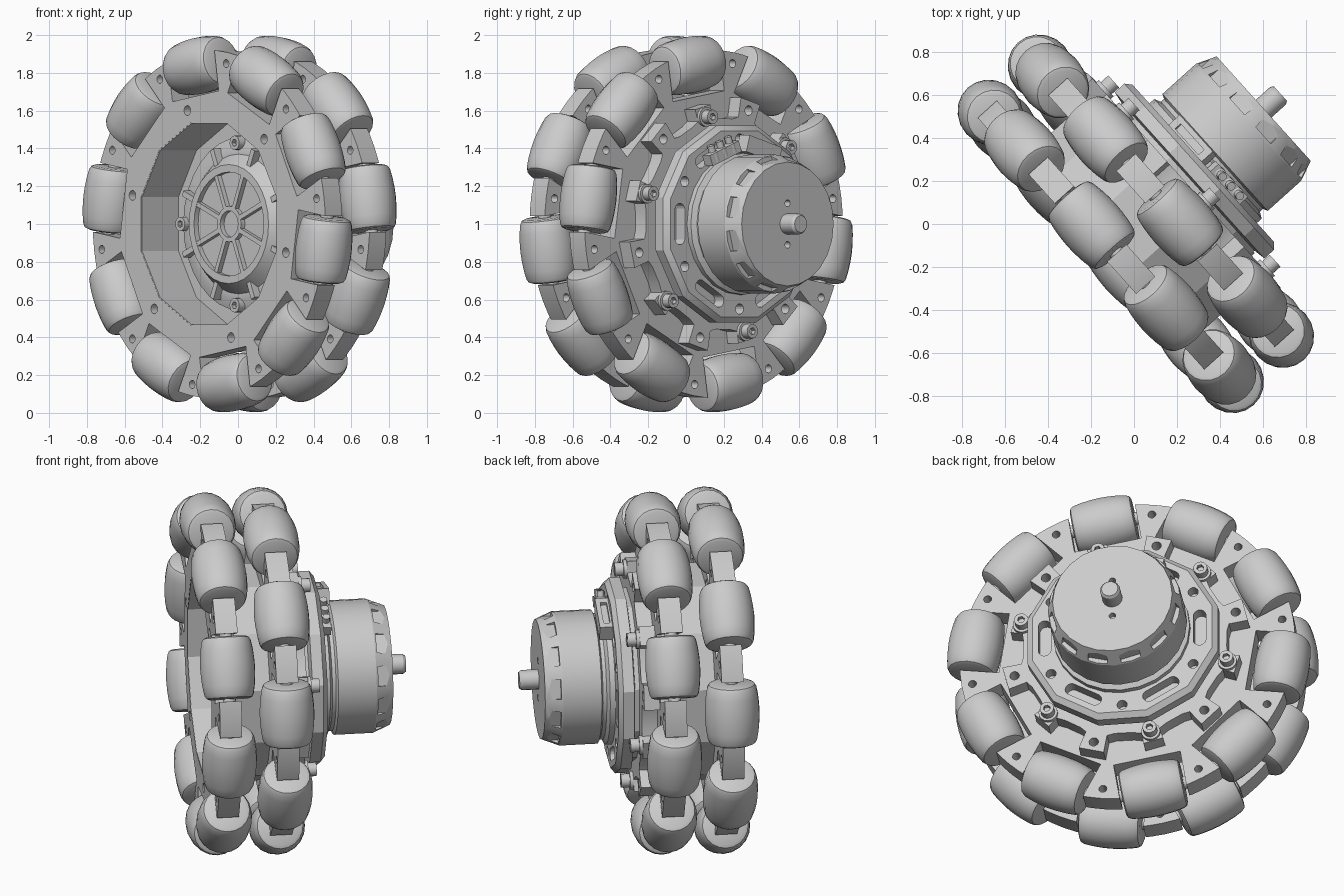
import bpy, bmesh
from math import sin, cos, pi, radians
from mathutils import Matrix, Vector

if "Cube" in bpy.data.objects:
    bpy.data.objects.remove(bpy.data.objects["Cube"])

grey = bpy.data.materials.new("light_grey")
grey.use_nodes = True
grey.diffuse_color = (0.6, 0.6, 0.6, 1)
grey.node_tree.nodes["Principled BSDF"].inputs["Base Color"].default_value = (0.6, 0.6, 0.6, 1)

# Wheel space: local z is the axle, local y is up
yaw = radians(42)
c, s = cos(yaw), sin(yaw)
WORLD = Matrix(((-s, 0, c, 0.003), (c, 0, s, -0.004), (0, 1, 0, 1), (0, 0, 0, 1)))
ROLLERS = 10
I = Matrix.Identity(4)


def polar(deg, r=0, a=0):
    return Matrix.Rotation(radians(deg), 4, "Z") @ Matrix.Translation((0, r, a))


def prism(bm, pts, z0, z1, m=I):
    """Extrude a flat outline from z0 to z1."""
    low = [bm.verts.new(m @ Vector((x, y, z0))) for x, y in pts]
    high = [bm.verts.new(m @ Vector((x, y, z1))) for x, y in pts]
    bm.faces.new(low[::-1])
    bm.faces.new(high)
    for i in range(len(pts)):
        j = (i + 1) % len(pts)
        bm.faces.new((low[i], low[j], high[j], high[i]))


def circle(r, n=16):
    return [(r * cos(2 * pi * i / n), r * sin(2 * pi * i / n)) for i in range(n)]


def rect(w, d):
    return [(-w / 2, -d / 2), (w / 2, -d / 2), (w / 2, d / 2), (-w / 2, d / 2)]


def stadium(length, r):
    ring = [(r * cos(pi * (i + 0.5) / 8), r * sin(pi * (i + 0.5) / 8)) for i in range(16)]
    return [(x + (length / 2 - r) * (1 if x > 0 else -1), y) for x, y in ring]


def lathe(bm, profile, n, m=I, closed=False):
    """Turn an (r, z) profile about the z axis and add it to bm."""
    tmp = bmesh.new()
    vs = [tmp.verts.new((r, 0, z)) for r, z in profile]
    es = [tmp.edges.new(p) for p in zip(vs, vs[1:])]
    if closed:
        es.append(tmp.edges.new((vs[-1], vs[0])))
    bmesh.ops.spin(tmp, geom=vs + es, cent=(0, 0, 0), axis=(0, 0, 1), angle=2 * pi, steps=n)
    bmesh.ops.remove_doubles(tmp, verts=tmp.verts, dist=0.0005)
    tmp.transform(m)
    mesh = bpy.data.meshes.new("turned")
    tmp.to_mesh(mesh)
    tmp.free()
    bm.from_mesh(mesh)
    bpy.data.meshes.remove(mesh)


def to_object(name, bm):
    bmesh.ops.recalc_face_normals(bm, faces=bm.faces)
    mesh = bpy.data.meshes.new(name)
    bm.to_mesh(mesh)
    bm.free()
    ob = bpy.data.objects.new(name, mesh)
    bpy.context.collection.objects.link(ob)
    return ob


def part(name, bm, cut=None, angle=32):
    ob = to_object(name, bm)
    if cut:
        tool = to_object(name + "_cutter", cut)
        tool.hide_render = True
        mod = ob.modifiers.new("cut", "BOOLEAN")
        mod.object, mod.operation, mod.solver = tool, "DIFFERENCE", "EXACT"
        dg = bpy.context.evaluated_depsgraph_get()
        mesh = bpy.data.meshes.new_from_object(ob.evaluated_get(dg))
        ob.modifiers.clear()
        ob.data = mesh
        bpy.data.objects.remove(tool)
    ob.data.materials.clear()
    ob.data.materials.append(grey)
    ob.data.shade_smooth()
    ob.data.set_sharp_from_angle(angle=radians(angle))
    ob.matrix_world = WORLD


# Two roller rings: notched plates, barrel rollers and pins
half = [(0.15, 0), (0.148, 0.05), (0.143, 0.1), (0.135, 0.145), (0.125, 0.163), (0.108, 0.17), (0, 0.17)]
barrel = [(r, -z) for r, z in half[:0:-1]] + half
for side, a, phase in (("front", -0.15, 27), ("rear", 0.165, 9)):
    plate, cut, rollers, pins = (bmesh.new() for _ in range(4))
    lathe(plate, [(0.92, a - 0.06), (0.92, a + 0.06), (0.5, a + 0.06), (0.5, a - 0.06)], 80, closed=True)
    prism(cut, circle(0.556, 12), a - 0.1, a + 0.1, polar(15))
    for i in range(ROLLERS):
        ang = phase + 360 / ROLLERS * i
        prism(cut, rect(0.37, 0.4), -0.1, 0.1, polar(ang, 0.885, a))
        prism(cut, circle(0.022), -0.1, 0.1, polar(ang + 180 / ROLLERS, 0.86, a))
        along = polar(ang, 0.85, a) @ Matrix.Rotation(pi / 2, 4, "Y")
        lathe(rollers, barrel, 20, along)
        prism(pins, circle(0.035), -0.2, 0.2, along)
    for i in range(6):
        prism(cut, circle(0.026), -0.1, 0.1, polar(44 + 60 * i, 0.625, a))
    part(side + "_roller_plate", plate, cut)
    part(side + "_rollers", rollers)
    part(side + "_roller_pins", pins)

# Twelve-sided rim tube joining the rings, with the floor of the dish
bm = bmesh.new()
lathe(bm, [(0.55, -0.209), (0.6, -0.209), (0.6, 0.222), (0, 0.222), (0, 0.05), (0.55, 0.05)],
      12, polar(15), closed=True)
part("rim_dish", bm, angle=20)

# Round hub cover inside the dish
bm = bmesh.new()
lathe(bm, [(0, 0.06), (0.46, 0.06), (0.46, 0.02), (0.4, 0.0), (0.37, 0.0), (0.315, -0.07),
           (0.275, -0.07), (0.275, -0.04), (0, -0.04)], 32)
part("hub_cover", bm)
bm = bmesh.new()
lathe(bm, [(0.095, -0.03), (0.095, -0.068), (0.07, -0.068), (0.07, -0.03)], 24, closed=True)
for i in range(8):
    prism(bm, rect(0.025, 0.2), -0.068, -0.03, polar(22.5 + 45 * i, 0.185))
    prism(bm, rect(0.03, 0.1), -0.045, 0.02, polar(22.5 + 45 * i, 0.375))
part("hub_spokes", bm)


def screws(name, count, start, r, z0, z1):
    bm, cut = bmesh.new(), bmesh.new()
    for i in range(count):
        m = polar(start + 360 / count * i, r)
        prism(bm, circle(0.038), min(z0, z1), max(z0, z1), m)
        prism(cut, circle(0.02, 6), z1 - 0.025, z1 + 0.025, m)
    part(name, bm, cut)


screws("hub_screws", 4, 0, 0.43, 0.04, -0.03)
screws("flange_screws", 6, 14, 0.585, 0.3, 0.375)

# Lobed flange with washers under its screws and holed tabs between
bm, cut, washers, outline = bmesh.new(), bmesh.new(), bmesh.new(), []
for i in range(12):
    mid = 14 + 30 * i
    out, wide = (0.64, 5) if i % 2 == 0 else (0.68, 6)
    for off, r in ((-10, 0.56), (-wide, 0.575), (-wide, out), (wide, out), (wide, 0.575), (10, 0.56)):
        t = radians(mid + off)
        outline.append((-r * sin(t), r * cos(t)))
    if i % 2:
        prism(cut, circle(0.026), 0.2, 0.4, polar(mid, 0.625))
    else:
        prism(washers, circle(0.052), 0.3, 0.328, polar(mid, 0.585))
prism(bm, outline, 0.22, 0.31)
part("lobed_flange", bm, cut)
part("screw_washers", washers)

# Twelve-sided motor mount with slots and holes
bm, cut = bmesh.new(), bmesh.new()
lathe(bm, [(0, 0.3), (0.48, 0.3), (0.48, 0.335), (0.54, 0.345), (0.54, 0.405), (0.51, 0.43), (0, 0.43)],
      12, polar(15))
for i in range(6):
    prism(cut, stadium(0.22, 0.035), 0.36, 0.5, polar(30 + 60 * i, 0.425))
    prism(cut, circle(0.028), 0.36, 0.5, polar(60 * i, 0.45))
part("motor_mount", bm, cut, angle=20)

# Motor can with vent notches around its shoulder
bm, cut = bmesh.new(), bmesh.new()
lathe(bm, [(0, 0.42), (0.375, 0.42), (0.375, 0.46), (0.345, 0.475), (0.345, 0.495), (0.367, 0.505),
           (0.367, 0.715), (0.328, 0.81), (0, 0.81)], 24)
for i in range(12):
    prism(cut, rect(0.11, 0.06), 0.725, 0.79, polar(15 + 30 * i, 0.366))
for ang in (0, 180):
    prism(cut, circle(0.018), 0.77, 0.85, polar(ang, 0.11))
part("motor_can", bm, cut, angle=20)

# Output shaft
bm = bmesh.new()
lathe(bm, [(0, 0.8), (0.055, 0.8), (0.055, 0.9), (0.045, 0.915), (0, 0.915)], 16)
part("motor_shaft", bm)

# Socket and three cable terminals on top of the mount
bm, cut = bmesh.new(), bmesh.new()
prism(bm, rect(0.24, 0.09), 0.42, 0.5, polar(-16, 0.41))
prism(cut, rect(0.17, 0.04), 0.44, 0.475, polar(-16, 0.455))
part("cable_socket", bm, cut)
bm = bmesh.new()
prism(bm, rect(0.22, 0.06), 0.42, 0.48, polar(21, 0.4))
for x in (-0.065, 0, 0.065):
    m = polar(21) @ Matrix.Translation((x, 0, 0.455)) @ Matrix.Rotation(-pi / 2, 4, "X")
    lathe(bm, [(0, 0.38), (0.028, 0.38), (0.028, 0.43), (0.02, 0.435), (0.02, 0.47), (0, 0.47)], 12, m)
part("cable_terminals", bm)
